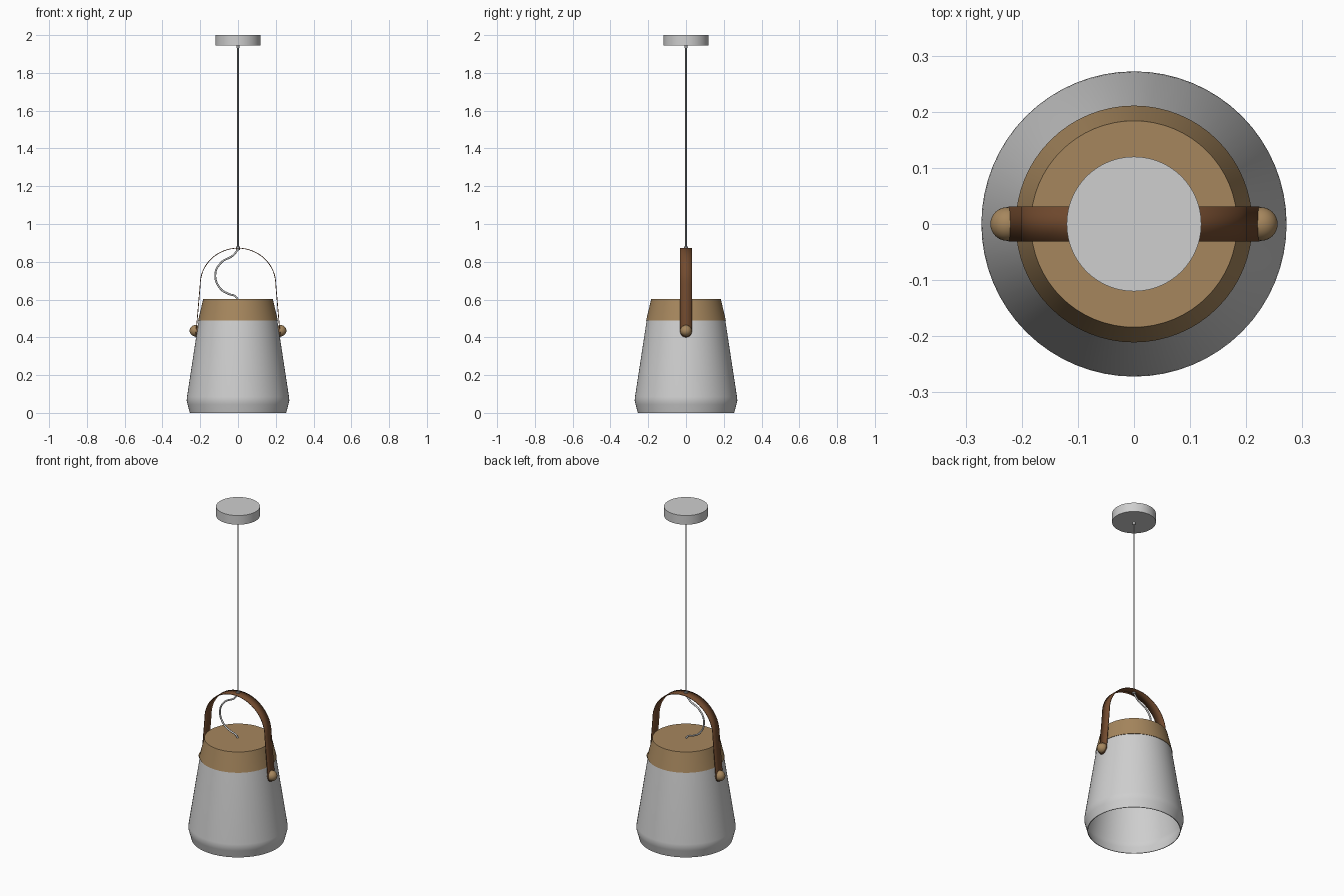
import bpy, bmesh, math
from mathutils import Vector

old = bpy.data.objects.get("Cube")
if old:
    bpy.data.objects.remove(old, do_unlink=True)


def material(name, rgb):
    m = bpy.data.materials.new(name)
    m.use_nodes = True
    m.diffuse_color = (*rgb, 1)
    m.node_tree.nodes["Principled BSDF"].inputs["Base Color"].default_value = (*rgb, 1)
    return m


white = material("white enamel", (0.62, 0.62, 0.62))
wood = material("light wood", (0.38, 0.24, 0.11))
leather = material("brown leather", (0.17, 0.07, 0.028))
cable = material("grey cable", (0.35, 0.35, 0.35))


def finish(obj, mat, angle=35):
    obj.data.materials.append(mat)
    bpy.ops.object.select_all(action="DESELECT")
    obj.select_set(True)
    bpy.context.view_layer.objects.active = obj
    if obj.type == "MESH":
        bpy.ops.object.shade_smooth_by_angle(angle=math.radians(angle))
    return obj


def add_mesh(name, bm, mat, angle=35):
    bmesh.ops.recalc_face_normals(bm, faces=bm.faces)
    me = bpy.data.meshes.new(name)
    bm.to_mesh(me)
    bm.free()
    obj = bpy.data.objects.new(name, me)
    bpy.context.collection.objects.link(obj)
    return finish(obj, mat, angle)


def lathe(name, profile, mat, angle=35, steps=64):
    """Spin a closed (radius, z) profile around the z axis."""
    bm = bmesh.new()
    verts = [bm.verts.new((r, 0, z)) for r, z in profile]
    edges = [bm.edges.new((a, b)) for a, b in zip(verts, verts[1:])]
    bmesh.ops.spin(bm, geom=verts + edges, axis=(0, 0, 1), cent=(0, 0, 0),
                   angle=math.tau, steps=steps)
    bmesh.ops.remove_doubles(bm, verts=bm.verts, dist=1e-5)
    return add_mesh(name, bm, mat, angle)


def tube(name, points, radius, mat):
    cu = bpy.data.curves.new(name, "CURVE")
    cu.dimensions = "3D"
    cu.bevel_depth = radius
    cu.bevel_resolution = 2
    cu.use_fill_caps = True
    sp = cu.splines.new("BEZIER")
    sp.bezier_points.add(len(points) - 1)
    for bp, p in zip(sp.bezier_points, points):
        bp.co = p
        bp.handle_left_type = bp.handle_right_type = "AUTO"
    obj = bpy.data.objects.new(name, cu)
    bpy.context.collection.objects.link(obj)
    return finish(obj, mat)


# Ceiling canopy and its cord grip
lathe("ceiling_canopy", [(0, 1.945), (0.12, 1.945), (0.12, 2), (0, 2)], white)
lathe("canopy_grip", [(0, 1.932), (0.007, 1.932), (0.007, 1.946), (0, 1.946)], white, steps=16)

# Hollow shade, open at the bottom
t = 0.004
outer = [(0.255, 0), (0.267, 0.045), (0.272, 0.065), (0.27, 0.085), (0.208, 0.49)]
inner = [(r - t, z) for r, z in reversed(outer)]
lathe("lamp_shade", outer + inner + outer[:1], white)

# Wooden cap, with a hidden flat underside
lathe("wooden_cap", [(0, 0.49), (0.211, 0.49), (0.184, 0.603), (0, 0.603)], wood, 25)

# Leather strap: straight legs joined by a rounded arch, with half-round ends
half_w, end_z, bend_z, top_z = 0.031, 0.40, 0.68, 0.872
end_x, bend_x = 0.224, 0.2
right_half = []
for i in range(7):
    d = half_w * (1 - math.cos(i / 6 * math.pi / 2))
    w = half_w * math.sin(max(i, 0.5) / 6 * math.pi / 2)
    f = d / (bend_z - end_z)
    right_half.append((end_x + (bend_x - end_x) * f, end_z + d, w))
for i in range(17):
    a = i / 16 * math.pi / 2
    right_half.append((bend_x * math.cos(a), bend_z + (top_z - bend_z) * math.sin(a), half_w))
path = right_half + [(-x, z, w) for x, z, w in reversed(right_half[:-1])]
bm = bmesh.new()
rows = [[bm.verts.new((x, s * w, z)) for s in (-1, 1)] for x, z, w in path]
for (a, b), (c, d) in zip(rows, rows[1:]):
    bm.faces.new((a, b, d, c))
strap = add_mesh("leather_strap", bm, leather)
solid = strap.modifiers.new("thickness", "SOLIDIFY")
solid.thickness = 0.004
solid.offset = 0

# Wooden ball knobs pinning the strap to the shade
for side, name in ((1, "left_knob"), (-1, "right_knob")):
    bpy.ops.mesh.primitive_uv_sphere_add(segments=32, ring_count=16, radius=0.03,
                                         location=(side * 0.226, 0, 0.435),
                                         rotation=(0, math.pi / 2, 0))
    knob = bpy.context.object
    knob.name = name
    finish(knob, wood)

# Hanging cord, collar on the strap, and the loose cable down to the cap
tube("hanging_cord", [(0, 0, 0.86), (0, 0, 1.945)], 0.004, cable)
lathe("cord_collar", [(0, 0.862), (0.01, 0.862), (0.01, 0.882), (0, 0.882)], cable, steps=16)
tube("loose_cable", [(0, 0, 0.866), (-0.025, 0, 0.835), (-0.09, 0, 0.795), (-0.12, 0, 0.735),
                     (-0.095, 0, 0.66), (-0.05, 0, 0.63), (-0.015, 0, 0.618), (0, 0, 0.6)],
     0.005, white)
